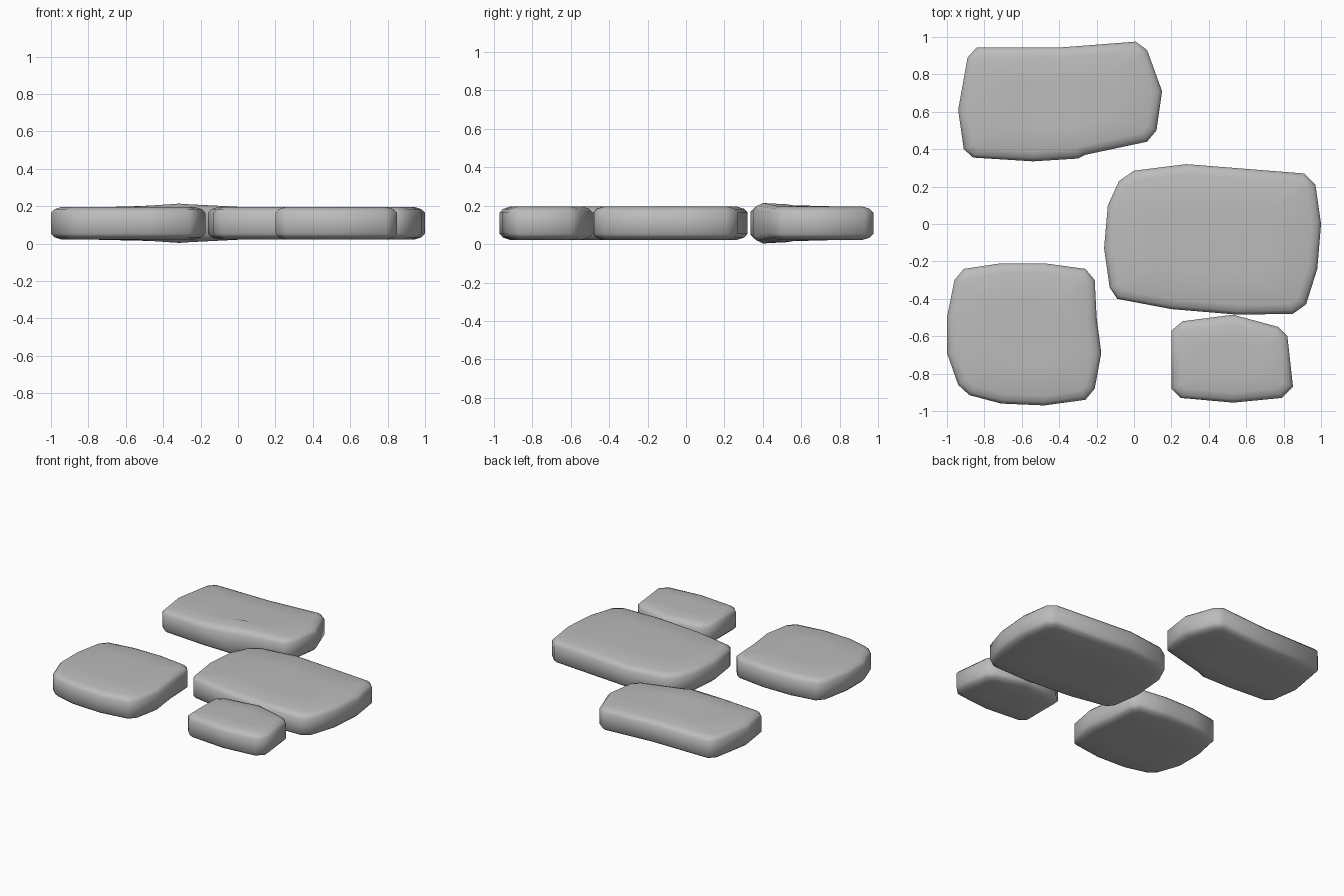
import bpy
import bmesh
import math
from mathutils import Vector

default_cube = bpy.data.objects.get("Cube")
if default_cube:
    bpy.data.objects.remove(default_cube, do_unlink=True)

MIDDLE = 0.109  # mid height of every stone

# Single stone colour
stone_grey = bpy.data.materials.new("stone_grey")
stone_grey.use_nodes = True
colour = (0.5, 0.5, 0.5, 1.0)
stone_grey.diffuse_color = colour
stone_grey.node_tree.nodes["Principled BSDF"].inputs["Base Color"].default_value = colour


def inset_outline(outline, amount):
    """Move a clockwise outline inwards by an even distance."""
    points = [Vector(p) for p in outline]
    result = []
    for i, point in enumerate(points):
        before = (point - points[i - 1]).normalized()
        after = (points[(i + 1) % len(points)] - point).normalized()
        inward_a = Vector((before.y, -before.x))
        inward_b = Vector((after.y, -after.x))
        mitre = (inward_a + inward_b) / (1 + inward_a.dot(inward_b))
        result.append(point + mitre * amount)
    return result


def make_stone(name, outline, swell=None):
    """Build a flat slab with rounded rims; swell thickens it around a point."""
    bm = bmesh.new()
    centre = sum((Vector(p) for p in outline), Vector((0, 0))) / len(outline)

    def add_ring(points, half_height):
        ring = []
        for p in points:
            height = half_height
            if swell:
                away = (p - Vector(swell)).length
                height += 0.02 * max(0, 1 - away / 0.27) * half_height / 0.088
            ring.append(height)
        return [(p, h) for p, h in zip(points, ring)]

    # Half profile from the widest edge to the middle of the flat face
    half = [
        add_ring(inset_outline(outline, 0), 0.056),
        add_ring(inset_outline(outline, 0.018), 0.075),
        add_ring(inset_outline(outline, 0.052), 0.086),
    ]
    rim = [p for p, h in half[-1]]
    half.append(add_ring([p.lerp(centre, 0.5) for p in rim], 0.088))

    # Mirror the profile so the underside matches the top
    layers = [(ring, -1) for ring in reversed(half)] + [(ring, 1) for ring in half]
    rings = [[bm.verts.new((p.x, p.y, MIDDLE + side * h)) for p, h in ring]
             for ring, side in layers]
    count = len(outline)
    for lower, upper in zip(rings, rings[1:]):
        for i in range(count):
            j = (i + 1) % count
            bm.faces.new((lower[i], lower[j], upper[j], upper[i]))
    bm.faces.new(rings[0])
    bm.faces.new(rings[-1])
    bmesh.ops.recalc_face_normals(bm, faces=bm.faces)
    for face in bm.faces:
        face.smooth = True

    mesh = bpy.data.meshes.new(name)
    bm.to_mesh(mesh)
    bm.free()
    mesh.materials.append(stone_grey)
    stone = bpy.data.objects.new(name, mesh)
    bpy.context.collection.objects.link(stone)
    return stone


# Long stone at the back, swollen at the kink in its front edge
make_stone("back_stone", [
    (-.94, .61), (-.89, .89), (-.84, .945), (-.38, .945), (.01, .975),
    (.07, .93), (.15, .71), (.12, .5), (.07, .44), (-.26, .37),
    (-.3, .35), (-.54, .335), (-.86, .355), (-.91, .4)], swell=(-.32, .4))

# Largest stone on the left side
make_stone("large_stone", [
    (-.14, .1), (-.08, .23), (0, .285), (.28, .32), (.91, .27),
    (.97, .21), (1, 0), (.98, -.24), (.92, -.43), (.85, -.48),
    (.56, -.485), (.2, -.455), (-.09, -.4), (-.13, -.34), (-.16, -.13)])

# Squarish stone on the right side
make_stone("square_stone", [
    (-1, -.5), (-.96, -.3), (-.91, -.24), (-.71, -.21), (-.48, -.21),
    (-.26, -.24), (-.21, -.3), (-.2, -.5), (-.175, -.69), (-.21, -.88),
    (-.26, -.94), (-.48, -.97), (-.71, -.96), (-.88, -.915),
    (-.94, -.86), (-1, -.69)])

# Smallest stone at the front
make_stone("small_stone", [
    (.2, -.57), (.26, -.52), (.53, -.485), (.77, -.55), (.82, -.6),
    (.85, -.87), (.79, -.93), (.53, -.955), (.25, -.93), (.2, -.88)])
